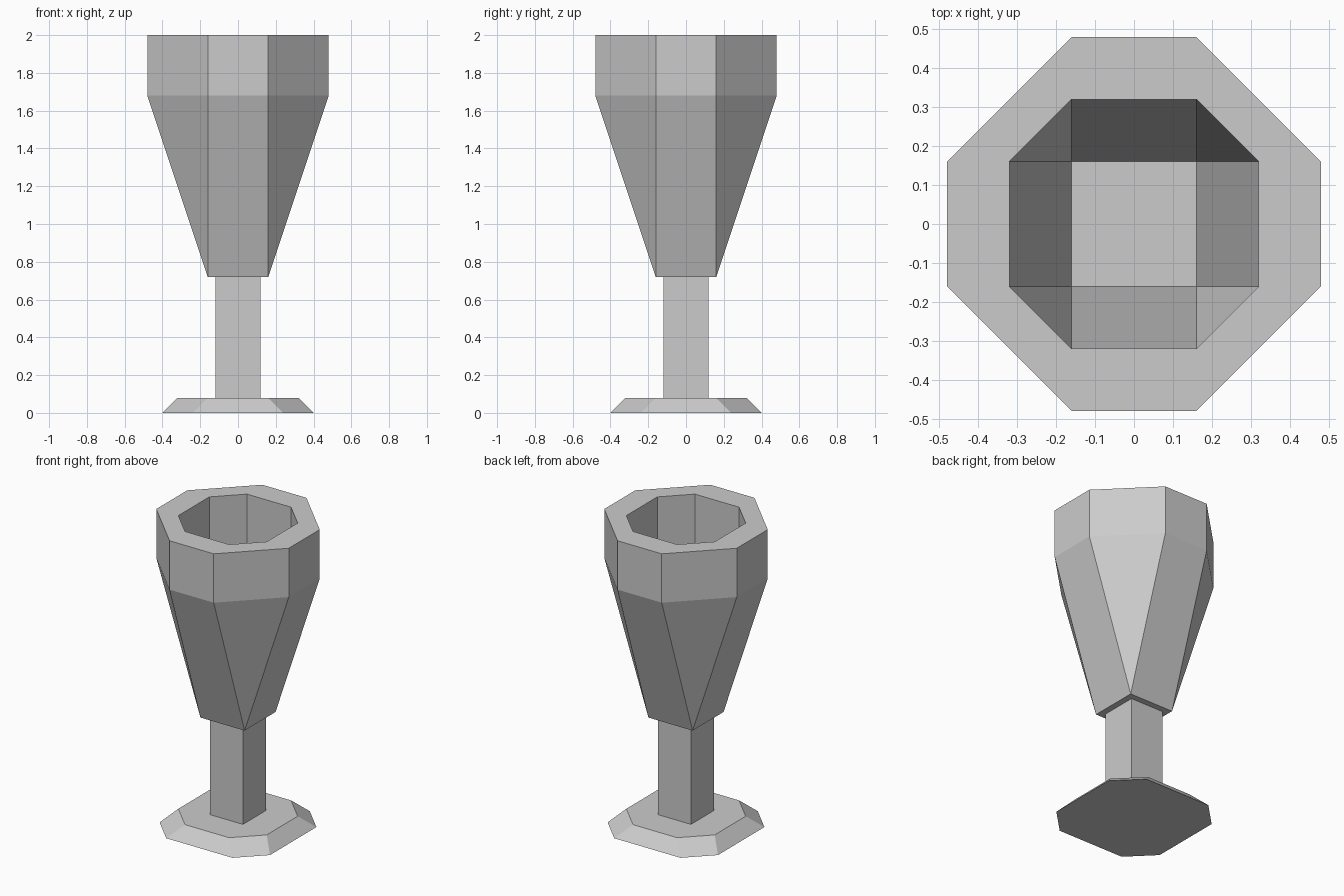
import bpy, bmesh

if "Cube" in bpy.data.objects:
    bpy.data.objects.remove(bpy.data.objects["Cube"])


def ring(bm, half, flat, z):
    """Chamfered square: half width and half length of each flat side."""
    pts = [(-flat, -half), (flat, -half), (half, -flat), (half, flat),
           (flat, half), (-flat, half), (-half, flat), (-half, -flat)]
    return [bm.verts.new((x, y, z)) for x, y in pts]


def loft(name, profile):
    """Skin a list of (half, flat, z) rings and cap both ends."""
    bm = bmesh.new()
    rings = [ring(bm, *p) for p in profile]
    for lower, upper in zip(rings, rings[1:]):
        for i in range(8):
            j = (i + 1) % 8
            bm.faces.new((lower[i], lower[j], upper[j], upper[i]))
    bm.faces.new(rings[0][::-1])
    bm.faces.new(rings[-1])
    # Rings with half == flat collapse to plain squares
    bmesh.ops.remove_doubles(bm, verts=bm.verts, dist=1e-4)
    bmesh.ops.recalc_face_normals(bm, faces=bm.faces)
    mesh = bpy.data.meshes.new(name)
    bm.to_mesh(mesh)
    bm.free()
    obj = bpy.data.objects.new(name, mesh)
    bpy.context.collection.objects.link(obj)
    return obj


# Foot: bevelled octagonal plate
loft("foot", [(0.40, 0.24, 0.0), (0.32, 0.16, 0.08)])

# Stem: square post
loft("stem", [(0.12, 0.12, 0.08), (0.12, 0.12, 0.72)])

# Bowl: outside up to the rim, then down the inside to the floor
loft("bowl", [(0.16, 0.16, 0.72), (0.48, 0.16, 1.68), (0.48, 0.16, 2.0),
              (0.32, 0.16, 2.0), (0.32, 0.16, 1.68), (0.16, 0.16, 0.88)])
